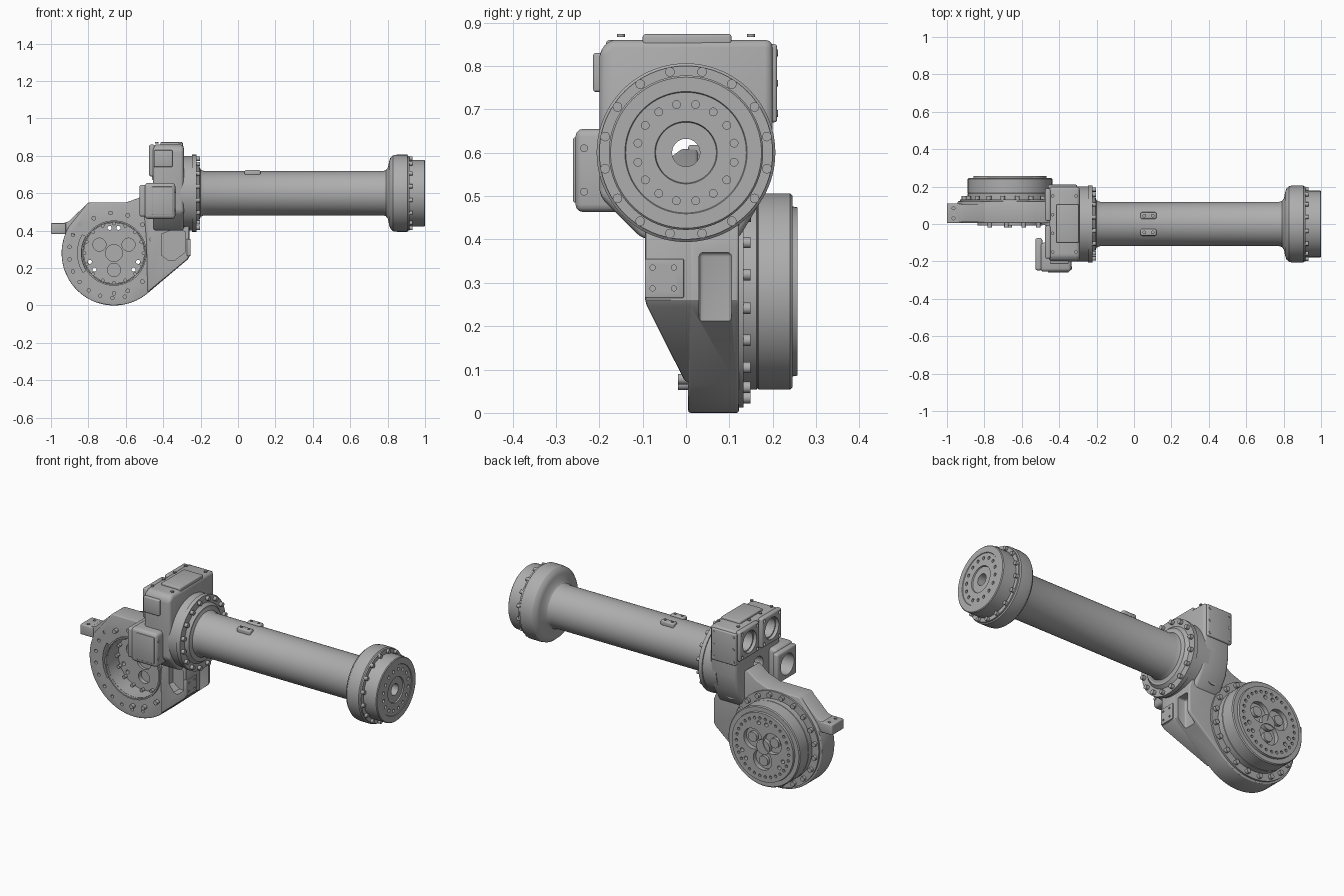
import bpy, bmesh
from math import cos, sin, pi, radians
from mathutils import Matrix, Vector

cube = bpy.data.objects.get("Cube")
if cube:
    bpy.data.objects.remove(cube, do_unlink=True)

grey = bpy.data.materials.new("cast_grey")
grey.use_nodes = True
colour = (0.42, 0.42, 0.42, 1)
grey.diffuse_color = colour
grey.node_tree.nodes["Principled BSDF"].inputs["Base Color"].default_value = colour

parts = []
ARM_Z = 0.6            # height of the arm axis, which runs along x
HUB = (-0.663, 0.28)   # x, z of the joint axis, which runs along y


def bake(ob):
    dg = bpy.context.evaluated_depsgraph_get()
    mesh = bpy.data.meshes.new_from_object(ob.evaluated_get(dg))
    ob.modifiers.clear()
    ob.data = mesh


def finish(name, bm, bevel=0, keep=True):
    bmesh.ops.recalc_face_normals(bm, faces=bm.faces)
    mesh = bpy.data.meshes.new(name)
    bm.to_mesh(mesh)
    bm.free()
    mesh.materials.append(grey)
    ob = bpy.data.objects.new(name, mesh)
    bpy.context.scene.collection.objects.link(ob)
    if bevel:
        mod = ob.modifiers.new("Bevel", 'BEVEL')
        mod.width, mod.segments, mod.angle_limit = bevel, 3, radians(35)
        mod.limit_method = 'ANGLE'
        bake(ob)
    if keep:
        parts.append(ob)
    return ob


def prism(name, pts, a, b, axis='y', bevel=0, keep=True):
    """Extrude an outline along an axis; a may be a function of the outline point."""
    bm = bmesh.new()
    place = (lambda p, q, t: (p, t, q)) if axis == 'y' else (lambda p, q, t: (t, p, q))
    lo = [bm.verts.new(place(p, q, a(p, q) if callable(a) else a)) for p, q in pts]
    hi = [bm.verts.new(place(p, q, b)) for p, q in pts]
    bm.faces.new(lo)
    bm.faces.new(hi[::-1])
    for i in range(len(pts)):
        j = (i + 1) % len(pts)
        bm.faces.new((lo[i], hi[i], hi[j], lo[j]))
    return finish(name, bm, bevel, keep)


def box(name, x, y, z, bevel=0.006, keep=True):
    return prism(name, [(x[0], z[0]), (x[1], z[0]), (x[1], z[1]), (x[0], z[1])],
                 y[0], y[1], 'y', bevel, keep)


def lathe(name, profile, axis, steps=96):
    """Revolve a closed (position, radius) loop about the arm or joint axis."""
    bm = bmesh.new()
    rings = []
    for i in range(steps):
        c, s = cos(2 * pi * i / steps), sin(2 * pi * i / steps)
        rings.append([bm.verts.new((t, r * c, ARM_Z + r * s) if axis == 'x' else
                                   (HUB[0] + r * c, t, HUB[1] + r * s)) for t, r in profile])
    n = len(profile)
    for i in range(steps):
        u, v = rings[i], rings[(i + 1) % steps]
        for k in range(n):
            m = (k + 1) % n
            bm.faces.new((u[k], u[m], v[m], v[k]))
    return finish(name, bm)


def rods(name, centres, axis, radius, length, keep=True, segs=16):
    bm = bmesh.new()
    turn = Vector((0, 0, 1)).rotation_difference(Vector(
        {'x': (1, 0, 0), 'y': (0, 1, 0), 'z': (0, 0, 1)}[axis])).to_matrix().to_4x4()
    for c in centres:
        bmesh.ops.create_cone(bm, cap_ends=True, segments=segs, radius1=radius, radius2=radius,
                              depth=length, matrix=Matrix.Translation(c) @ turn)
    return finish(name, bm, 0, keep)


def ring(axis, t, radius, angles):
    pts = [(radius * cos(radians(a)), radius * sin(radians(a))) for a in angles]
    if axis == 'x':
        return [(t, p, ARM_Z + q) for p, q in pts]
    return [(HUB[0] + p, t, HUB[1] + q) for p, q in pts]


def around(n, start=0.0):
    return [start + 360 * i / n for i in range(n)]


def cut(ob, *cutters):
    for c in cutters:
        mod = ob.modifiers.new("Cut", 'BOOLEAN')
        mod.operation, mod.solver, mod.object = 'DIFFERENCE', 'EXACT', c
        mod.use_self = True
        c.hide_render = True
        bpy.context.view_layer.update()
        bake(ob)
        bpy.data.objects.remove(c, do_unlink=True)


def arc(radius, a0, a1, n):
    return [(HUB[0] + radius * cos(radians(a0 + (a1 - a0) * i / n)),
             HUB[1] + radius * sin(radians(a0 + (a1 - a0) * i / n))) for i in range(n + 1)]


# Arm tube with flared wrist end
lathe("arm_tube", [(-0.25, 0.14), (-0.205, 0.14), (-0.2, 0.126), (-0.18, 0.118), (0.775, 0.118),
                   (0.79, 0.123), (0.802, 0.138), (0.808, 0.17), (0.815, 0.19), (0.83, 0.203),
                   (0.85, 0.206), (0.905, 0.206), (0.91, 0.2), (0.91, 0.1), (-0.25, 0.1)], 'x')
wrist = lathe("wrist_disc", [(0.9, 0.2), (0.918, 0.2), (0.918, 0.178), (0.996, 0.178),
                             (1.0, 0.174), (1.0, 0.141), (0.997, 0.139), (0.997, 0.072),
                             (0.99, 0.07), (0.99, 0.032), (0.9, 0.032)], 'x')
cut(wrist, rods("wrist_holes", ring('x', 1.0, 0.113, around(16, 11.25)), 'x', 0.009, 0.06, False))
rods("wrist_bolts", ring('x', 0.922, 0.19, around(16, 11.25)), 'x', 0.011, 0.02)
for y in (-0.045, 0.045):
    boss = box("tube_pad", (0.035, 0.12), (y - 0.018, y + 0.018), (0.69, 0.724), 0.008)
    cut(boss, rods("pad_holes", [(x, y, 0.724) for x in (0.055, 0.1)], 'z', 0.007, 0.02, False))

# Shoulder flange
lathe("shoulder_flange", [(-0.33, 0.2), (-0.245, 0.2), (-0.245, 0.206), (-0.222, 0.206),
                          (-0.222, 0.165), (-0.205, 0.15), (-0.205, 0.1), (-0.33, 0.1)], 'x')
rods("shoulder_bolts", ring('x', -0.215, 0.188, around(16, 11.25)), 'x', 0.012, 0.022)

# Shoulder housing with motor seats
housing = prism("shoulder_housing",
                [(-0.1, 0.4), (0.12, 0.4), (0.18, 0.5), (0.2, 0.6), (0.2, 0.86), (-0.175, 0.86),
                 (-0.2, 0.835), (-0.2, 0.5)], -0.455, -0.29, 'x', 0.018)
seats = [(y, 0.775) for y in (-0.097, 0.103)]
cut(housing, rods("arm_bore", [(-0.36, 0, ARM_Z)], 'x', 0.045, 0.4, False, 32),
    rods("motor_bores", [(-0.44, y, z) for y, z in seats], 'x', 0.055, 0.14, False, 32))
for y, z in seats:
    seat = box("motor_seat", (-0.475, -0.445), (y - 0.088, y + 0.088), (z - 0.085, z + 0.085), 0.01)
    corners = [(-0.475, y + i * 0.068, z + j * 0.066) for i in (-1, 1) for j in (-1, 1)]
    cut(seat, rods("seat_bore", [(-0.46, y, z)], 'x', 0.062, 0.1, False, 32),
        rods("seat_holes", corners, 'x', 0.009, 0.03, False))
box("top_cover", (-0.415, -0.295), (-0.1, 0.105), (0.84, 0.873))
rods("top_cover_bolts", [(x, y, 0.87) for x in (-0.435, -0.31) for y in (-0.15, -0.05, 0.05, 0.15)],
     'z', 0.009, 0.006)
box("side_cover", (-0.46, -0.305), (0.19, 0.21), (0.67, 0.85))
rods("side_cover_bolts", [(x, 0.209, z) for x in (-0.445, -0.32) for z in (0.69, 0.76, 0.83)],
     'y', 0.008, 0.006)
box("small_cover", (-0.45, -0.35), (-0.214, -0.19), (0.74, 0.83))

# Third motor seat on the front side
pod = box("motor_pod", (-0.5, -0.335), (-0.255, -0.1), (0.463, 0.655), 0.018)
pod_flange = box("pod_flange", (-0.527, -0.49), (-0.248, -0.075), (0.475, 0.645), 0.012)
for ob in (pod, pod_flange):
    cut(ob, rods("pod_bore", [(-0.49, -0.162, 0.56)], 'x', 0.06, 0.14, False, 32))
box("pod_plate", (-0.46, -0.35), (-0.26, -0.25), (0.485, 0.635), 0.004)
rods("pod_bolts", [(-0.334, -0.235, z) for z in (0.51, 0.61)], 'x', 0.009, 0.006)

# Joint case: round ring running into the neck
outline = arc(0.28, 150, 310, 56) + [(-0.27, 0.245), (-0.26, 0.26), (-0.26, 0.4), (-0.3, 0.5),
                                     (-0.47, 0.62), (-0.53, 0.575), (-0.6, 0.55), (-0.8, 0.55)]
case = prism("joint_case", outline, 0.005, 0.122, 'y', 0.006)
slot = arc(0.195, 150, 212, 16) + arc(0.177, 212, 150, 16)
cut(case, rods("case_bore", [(HUB[0], 0.06, HUB[1])], 'y', 0.165, 0.3, False, 72),
    prism("case_slot", slot, -0.1, 0.06, 'y', 0, False),
    rods("case_holes", ring('y', 0.005, 0.24, range(140, 300, 16)), 'y', 0.009, 0.05, False),
    box("neck_recess", (-0.31, -0.2), (0.03, 0.105), (0.2, 0.37), 0.01, False))
lathe("case_rim", [(-0.008, 0.166), (-0.008, 0.174), (0.01, 0.174), (0.01, 0.166)], 'y')
rods("case_bolts", ring('y', -0.003, 0.215, [-90, -70, -45, 20, 45, 70, 95, 120]), 'y', 0.012, 0.03)
rods("inner_bolts", ring('y', 0.085, 0.157, around(16)), 'y', 0.009, 0.02)

# Neck wedge swelling toward the front, with its pocket and bolt plate
neck = prism("neck", [(-0.483, 0.068), (-0.27, 0.245), (-0.26, 0.26), (-0.26, 0.46), (-0.3, 0.56),
                      (-0.46, 0.61), (-0.52, 0.575), (-0.5, 0.45), (-0.49, 0.35)],
             lambda x, z: 0.003 - 0.1 * (x + 0.5) / 0.24, 0.028, 'y', 0.008)
cut(neck, prism("neck_pocket", [(-0.41, 0.27), (-0.37, 0.24), (-0.34, 0.24), (-0.283, 0.285),
                                (-0.283, 0.395), (-0.34, 0.41), (-0.41, 0.38)],
                -0.2, 0.0, 'y', 0, False),
    rods("hub_clearance", [(HUB[0], 0, HUB[1])], 'y', 0.168, 0.3, False, 64))
plate = box("neck_plate", (-0.275, -0.254), (-0.095, -0.005), (0.265, 0.355), 0.003)
cut(plate, rods("plate_holes", [(-0.255, y, z) for y in (-0.077, -0.028) for z in (0.287, 0.335)],
                'x', 0.006, 0.02, False))
lathe_boss = rods("neck_boss", [(-0.385, 0.1, 0.48)], 'y', 0.04, 0.1, True, 40)
cut(lathe_boss, rods("boss_hole", [(-0.385, 0.15, 0.48)], 'y', 0.022, 0.06, False, 24))

# Mounting tab
tab = box("mounting_tab", (-1.0, -0.92), (0.005, 0.11), (0.382, 0.44), 0.005)
cut(tab, rods("tab_holes", [(-0.965, y, 0.44) for y in (0.03, 0.085)], 'z', 0.008, 0.05, False))
prism("tab_web", [(-0.935, 0.385), (-0.935, 0.44), (-0.905, 0.45), (-0.8, 0.55), (-0.75, 0.5),
                  (-0.87, 0.38)], 0.01, 0.105, 'y', 0.004)

# Gear reducer drum
drum = lathe("reducer_drum", [(0.1, 0.163), (0.118, 0.163), (0.118, 0.268), (0.132, 0.268),
                              (0.132, 0.226), (0.163, 0.226), (0.165, 0.223), (0.167, 0.226),
                              (0.24, 0.226), (0.245, 0.221), (0.245, 0.196), (0.257, 0.194),
                              (0.257, 0.001), (0.1, 0.001)], 'y')
lobes = (90, 210, 330)
pairs = [a + d for a in lobes for d in (-10, 10)]
back_recess = rods("back_lobes", ring('y', 0.257, 0.07, [a + 60 for a in lobes]), 'y', 0.058, 0.05, False, 36)
cut(drum, back_recess,
    rods("through_holes", ring('y', 0.18, 0.137, pairs), 'y', 0.011, 0.3, False),
    rods("face_holes", ring('y', 0.257, 0.165, around(30)), 'y', 0.008, 0.03, False, 12),
    rods("front_pockets", ring('y', 0.1, 0.09, [a + 60 for a in lobes]), 'y', 0.035, 0.05, False, 24),
    rods("front_centre", [(HUB[0], 0.1, HUB[1])], 'y', 0.045, 0.03, False, 32))
rods("crank_bosses", ring('y', 0.237, 0.08, [a + 60 for a in lobes]), 'y', 0.028, 0.025, True, 24)
rods("centre_cap", [(HUB[0], 0.238, HUB[1])], 'y', 0.042, 0.03, True, 32)
rods("reducer_bolts", ring('y', 0.138, 0.248, around(20, 9)), 'y', 0.013, 0.022)

# Smooth shading that keeps sharp edges
bpy.ops.object.select_all(action='DESELECT')
for ob in parts:
    ob.select_set(True)
bpy.context.view_layer.objects.active = parts[0]
bpy.ops.object.shade_smooth_by_angle(angle=radians(30))
